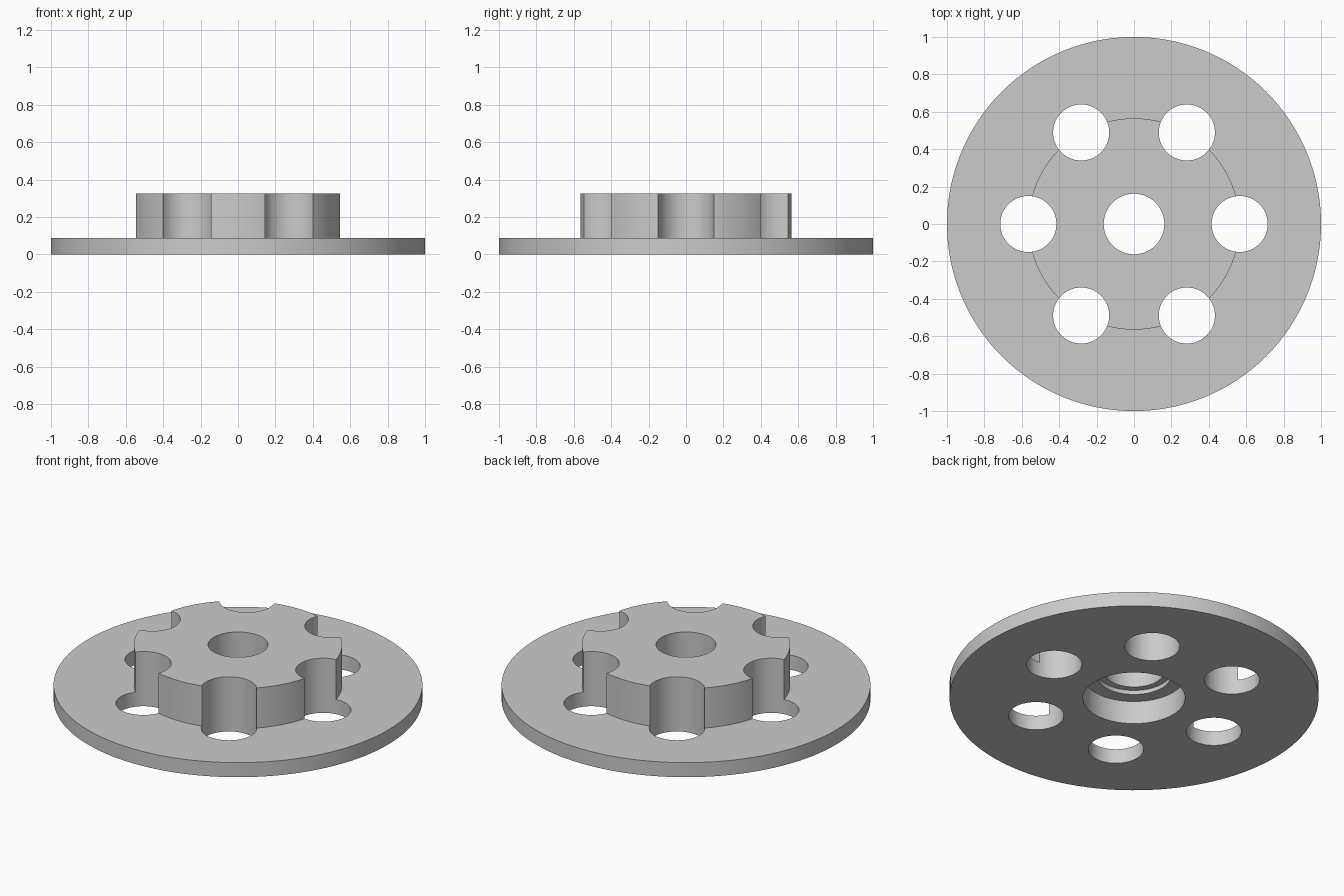
import bpy, bmesh
from math import cos, sin, pi, radians

if "Cube" in bpy.data.objects:
    bpy.data.objects.remove(bpy.data.objects["Cube"], do_unlink=True)

grey = bpy.data.materials.new("plain_grey")
grey.use_nodes = True
grey.diffuse_color = (0.6, 0.6, 0.6, 1)
grey.node_tree.nodes["Principled BSDF"].inputs["Base Color"].default_value = (0.6, 0.6, 0.6, 1)

SEGMENTS = 128
FLANGE_R, FLANGE_TOP = 1.0, 0.087
HUB_R, HUB_TOP = 0.565, 0.327
BORE_R, HOLE_R = 0.162, 0.15


def lathe(name, profile):
    """Revolve a closed (radius, height) profile around the z axis."""
    bm = bmesh.new()
    rings = [[bm.verts.new((r * cos(2 * pi * i / SEGMENTS), r * sin(2 * pi * i / SEGMENTS), z))
              for i in range(SEGMENTS)] for r, z in profile]
    for k, ring in enumerate(rings):
        above = rings[(k + 1) % len(rings)]
        for i in range(SEGMENTS):
            j = (i + 1) % SEGMENTS
            bm.faces.new((ring[i], ring[j], above[j], above[i]))
    bmesh.ops.recalc_face_normals(bm, faces=bm.faces)
    mesh = bpy.data.meshes.new(name)
    bm.to_mesh(mesh)
    bm.free()
    obj = bpy.data.objects.new(name, mesh)
    bpy.context.collection.objects.link(obj)
    mesh.materials.append(grey)
    return obj


# Flange and hub with the central bore and stepped recess underneath
body = lathe("flanged_hub", [
    (FLANGE_R, 0), (FLANGE_R, FLANGE_TOP), (HUB_R, FLANGE_TOP), (HUB_R, HUB_TOP),
    (BORE_R, HUB_TOP), (BORE_R, 0.163), (0.2, 0.163), (0.2, 0.138),
    (0.277, 0.138), (0.277, 0)])

# Six through holes that also scallop the hub
bm = bmesh.new()
for i in range(6):
    made = bmesh.ops.create_cone(bm, cap_ends=True, segments=64,
                                 radius1=HOLE_R, radius2=HOLE_R, depth=1)
    a = i * pi / 3
    bmesh.ops.translate(bm, verts=made["verts"], vec=(HUB_R * cos(a), HUB_R * sin(a), 0.2))
cut_mesh = bpy.data.meshes.new("hole_cutter")
bm.to_mesh(cut_mesh)
bm.free()
cut_mesh.materials.append(grey)
cutter = bpy.data.objects.new("hole_cutter", cut_mesh)
cutter.hide_render = True
bpy.context.collection.objects.link(cutter)

holes = body.modifiers.new("holes", "BOOLEAN")
holes.operation = "DIFFERENCE"
holes.solver = "EXACT"
holes.object = cutter

bpy.ops.object.select_all(action="DESELECT")
bpy.context.view_layer.objects.active = body
body.select_set(True)
bpy.ops.object.modifier_apply(modifier=holes.name)
bpy.data.objects.remove(cutter, do_unlink=True)
bpy.ops.object.shade_smooth_by_angle(angle=radians(30))
